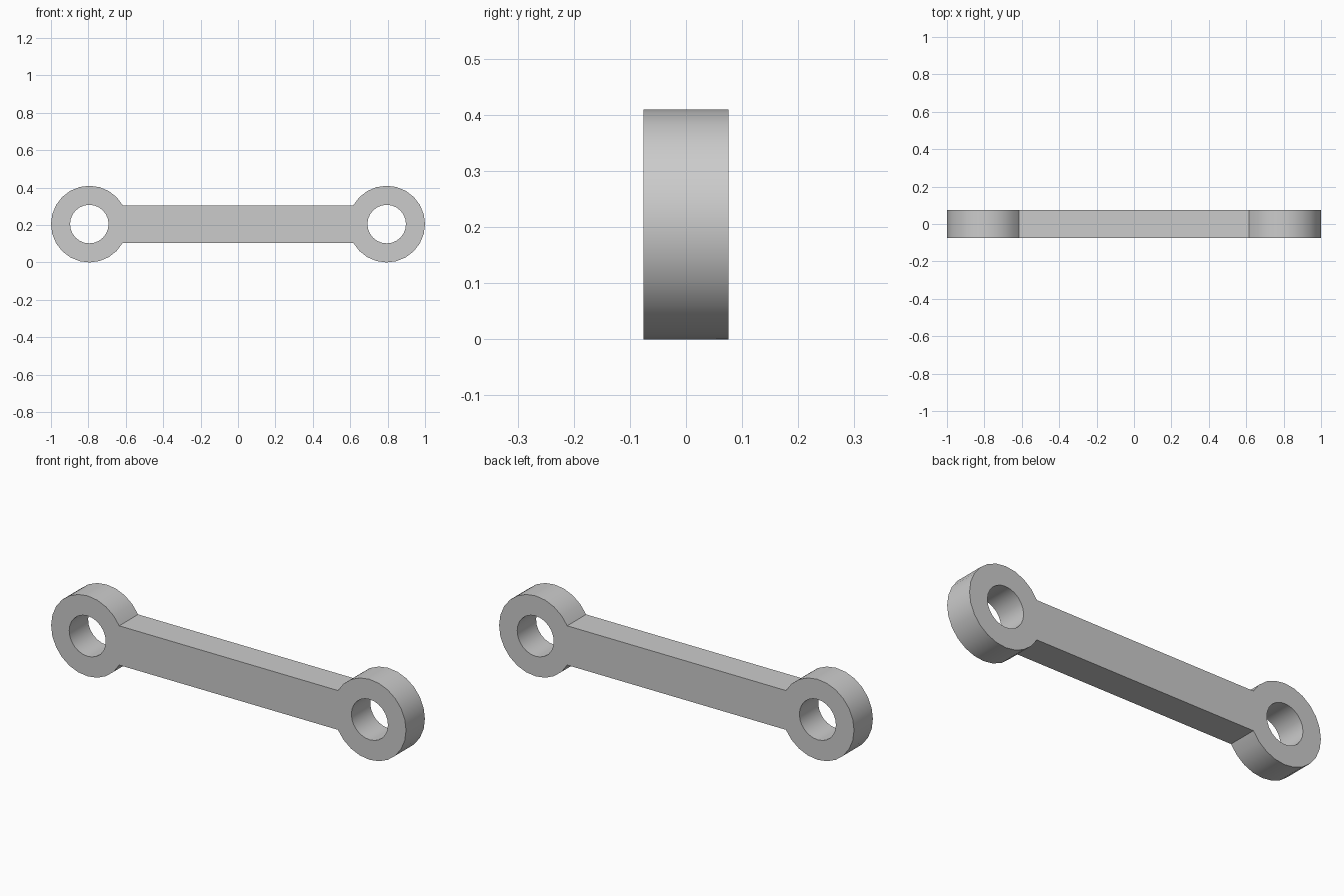
import bpy, bmesh
from math import sin, cos, asin, pi, radians

if "Cube" in bpy.data.objects:
    bpy.data.objects.remove(bpy.data.objects["Cube"])

EYE_X, MID_Z = 0.795, 0.205
EYE_R, HOLE_R = 0.205, 0.103
BAR_HALF, HALF_DEPTH = 0.1, 0.076


def arc(cx, radius, start, end, steps):
    angles = [start + (end - start) * i / steps for i in range(steps + 1)]
    return [(cx + radius * cos(a), MID_Z + radius * sin(a)) for a in angles]


def add_loop(curve, points):
    spline = curve.splines.new("POLY")
    spline.points.add(len(points) - 1)
    for p, (x, y) in zip(spline.points, points):
        p.co = (x, y, 0, 1)
    spline.use_cyclic_u = True


# Outline: two round eyes joined by a straight bar
profile = bpy.data.curves.new("link_profile", "CURVE")
profile.dimensions = "2D"
profile.fill_mode = "BOTH"
profile.extrude = HALF_DEPTH
join = pi - asin(BAR_HALF / EYE_R)
add_loop(profile, arc(EYE_X, EYE_R, -join, join, 20)
         + arc(-EYE_X, EYE_R, pi - join, pi + join, 20))

# Pin holes
for side in (-1, 1):
    add_loop(profile, arc(side * EYE_X, HOLE_R, 0, 2 * pi, 24)[:-1])

# Solid link body, turned upright
link = bpy.data.objects.new("link_arm", profile)
bpy.context.collection.objects.link(link)
link.rotation_euler.x = pi / 2
bpy.ops.object.select_all(action="DESELECT")
link.select_set(True)
bpy.context.view_layer.objects.active = link
bpy.ops.object.convert(target="MESH")
link = bpy.context.object
link.name = "link_arm"
bpy.ops.object.transform_apply(location=False, rotation=True, scale=False)

bm = bmesh.new()
bm.from_mesh(link.data)
bmesh.ops.remove_doubles(bm, verts=bm.verts, dist=0.0001)
bmesh.ops.dissolve_limit(bm, angle_limit=radians(1), verts=bm.verts, edges=bm.edges)
bmesh.ops.recalc_face_normals(bm, faces=bm.faces)
bm.to_mesh(link.data)
bm.free()

# Plain grey
grey = bpy.data.materials.new("light_grey")
grey.use_nodes = True
colour = (0.6, 0.6, 0.6, 1)
grey.diffuse_color = colour
grey.node_tree.nodes["Principled BSDF"].inputs["Base Color"].default_value = colour
link.data.materials.clear()
link.data.materials.append(grey)
bpy.ops.object.shade_smooth_by_angle(angle=radians(30))
